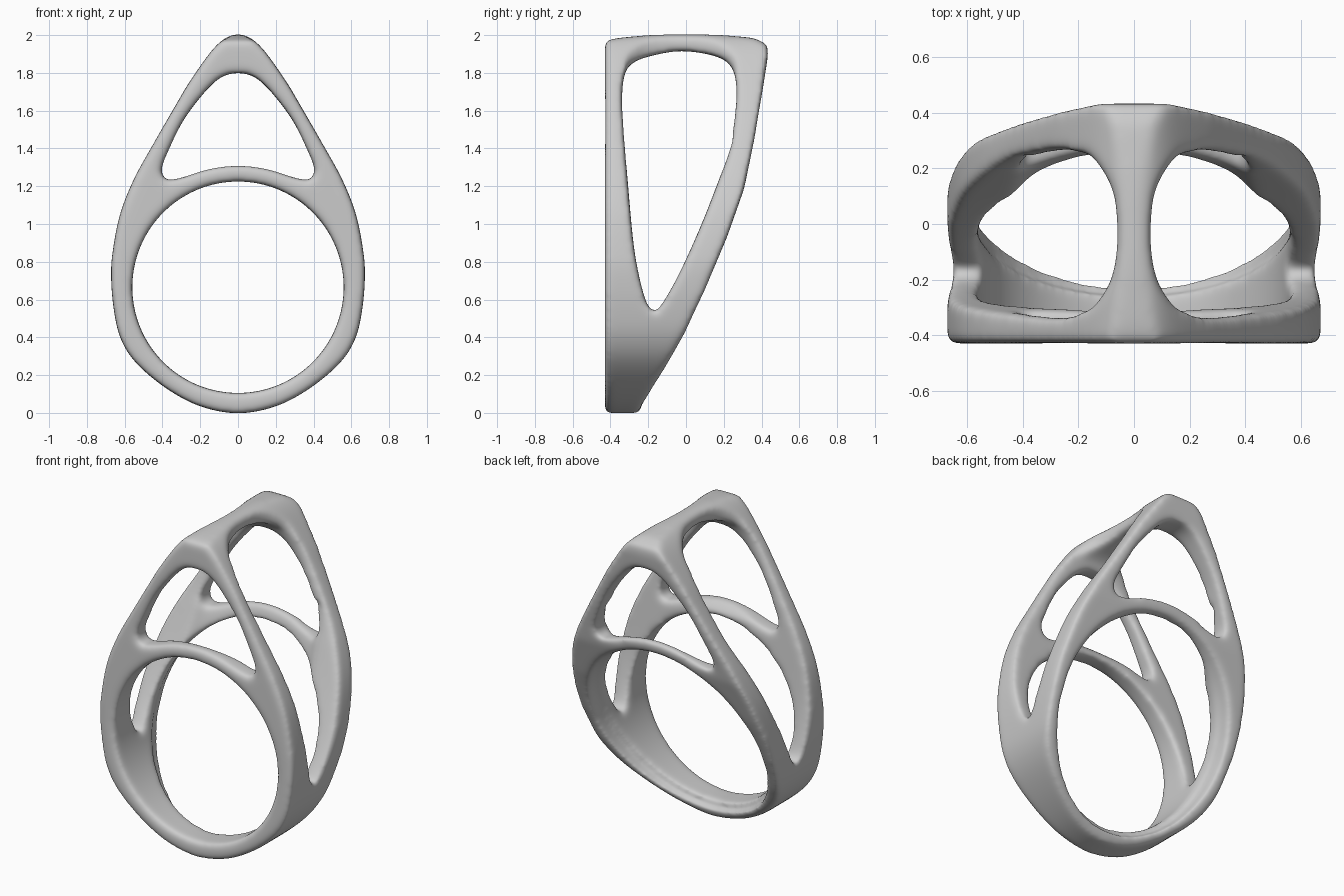
import bpy
import bmesh
import math
from mathutils import Vector

default = bpy.data.objects.get("Cube")
if default:
    bpy.data.objects.remove(default, do_unlink=True)

# How a 2D profile (u, v) at depth w maps to space
AXES = {
    "front": lambda u, v, w: (u, w, v),
    "side": lambda u, v, w: (w, u, v),
    "top": lambda u, v, w: (u, v, w),
}


def mirrored(half):
    """Close a half profile that starts and ends on the centre line."""
    return half + [(-x, z) for x, z in reversed(half[1:-1])]


def circle(radius, height):
    angles = (math.tau * i / 96 for i in range(96))
    return [(radius * math.cos(a), height + radius * math.sin(a)) for a in angles]


def smooth_loop(points, steps=8):
    """Closed Catmull-Rom curve through the points."""
    pts = [Vector(p) for p in points]
    n, out = len(pts), []
    for i in range(n):
        a, b, c, d = (pts[(i + k) % n] for k in (-1, 0, 1, 2))
        for s in range(steps):
            t = s / steps
            out.append(0.5 * (2 * b + (c - a) * t + (2 * a - 5 * b + 4 * c - d) * t ** 2
                              + (3 * b - a - 3 * c + d) * t ** 3))
    return out


def prism(name, points, axis, low, high, lean=0):
    """Extrude a profile into a closed solid, leaning backwards with height."""
    place = AXES[axis]
    bm = bmesh.new()
    face = bm.faces.new([bm.verts.new(place(u, v, low)) for u, v in points])
    grown = bmesh.ops.extrude_face_region(bm, geom=[face])
    shift = Vector(place(0, 0, high - low))
    bmesh.ops.translate(bm, vec=shift,
                        verts=[g for g in grown["geom"] if isinstance(g, bmesh.types.BMVert)])
    for v in bm.verts:
        v.co.y += lean * v.co.z
    bmesh.ops.recalc_face_normals(bm, faces=bm.faces)
    mesh = bpy.data.meshes.new(name)
    bm.to_mesh(mesh)
    bm.free()
    obj = bpy.data.objects.new(name, mesh)
    bpy.context.collection.objects.link(obj)
    return obj


# Teardrop body
outline = mirrored([(0, 2.006), (0.11, 1.95), (0.245, 1.77), (0.34, 1.612), (0.445, 1.43),
                    (0.55, 1.24), (0.625, 1.05), (0.664, 0.85), (0.672, 0.72), (0.658, 0.55),
                    (0.622, 0.395), (0.54, 0.265), (0.38, 0.13), (0.2, 0.035), (0, -0.002)])
body = prism("ring_body", smooth_loop(outline), "front", -0.6, 0.6)

# Wedge-shaped side silhouette
back_edge = [(-0.24, 0.03), (-0.115, 0.23), (-0.01, 0.415), (0.1, 0.65), (0.217, 0.93),
             (0.307, 1.185), (0.364, 1.45), (0.407, 1.71), (0.435, 1.9)]
top_edge = [(0.432, 1.95), (0.36, 1.985), (0.2, 2.0), (0, 2.01), (-0.2, 2.0), (-0.36, 1.985)]
wedge = prism("wedge_profile",
              [(-0.43, -0.1), (-0.26, -0.1)] + back_edge + top_edge + [(-0.43, 1.97)],
              "side", -1, 1)

# Finger hole, with its slanted rear rim eased open
bore = prism("finger_hole", circle(0.56, 0.665), "front", -1, 1)
rim = prism("rear_rim_ease", circle(0.585, 0.645), "front", -0.3, 1, lean=0.47)

# Upper window through the front and back frames
window = mirrored([(0, 1.8), (0.12, 1.755), (0.275, 1.57), (0.365, 1.395), (0.405, 1.29),
                   (0.38, 1.235), (0.3, 1.245), (0.15, 1.292), (0, 1.31)])
upper = prism("upper_window", smooth_loop(window), "front", -1, 1)

# Tall window through both sides
side = prism("side_window", smooth_loop(
    [(-0.325, 1.79), (-0.27, 1.86), (-0.14, 1.9), (-0.01, 1.915), (0.15, 1.89),
     (0.235, 1.84), (0.265, 1.74), (0.26, 1.6), (0.23, 1.395), (0.165, 1.21),
     (0.07, 0.97), (-0.04, 0.73), (-0.13, 0.573), (-0.17, 0.54), (-0.215, 0.6),
     (-0.27, 0.84), (-0.305, 1.185), (-0.335, 1.61)]), "side", -1, 1)

# Hollow that slims the rear bar, and a bevel that slims the front bar
hollow = prism("rear_bar_hollow", smooth_loop(mirrored(
    [(0, -0.12), (0.2, -0.125), (0.38, -0.17), (0.46, -0.28), (0.3, -0.38), (0, -0.4)])),
    "top", 1.0, 1.45, lean=0.3)
bevel = prism("front_bar_bevel", [(-0.385, 1.33), (-0.29, 1.235), (0, 1.235), (0, 1.33)],
              "side", -0.3, 0.3)

# Scoops that narrow the top ridge
cutters = [bore, rim, upper, side, hollow, bevel]
for label, sign in (("left", 1), ("right", -1)):
    scoop = [(0.062, -0.03), (0.072, 0.1), (0.12, 0.2), (0.2, 0.255), (0.45, 0.2),
             (0.45, -0.27), (0.2, -0.315), (0.11, -0.25), (0.07, -0.15)]
    cutters.append(prism(label + "_ridge_scoop",
                         smooth_loop([(sign * x, y) for x, y in scoop]), "top", 1.7, 2.2))

# Combine, then melt the edges into soft transitions
for tool in [wedge] + cutters:
    tool.hide_render = True
    cut = body.modifiers.new(tool.name, "BOOLEAN")
    cut.operation = "INTERSECT" if tool is wedge else "DIFFERENCE"
    cut.solver = "EXACT"
    cut.object = tool
remesh = body.modifiers.new("even_surface", "REMESH")
remesh.mode = "VOXEL"
remesh.voxel_size = 0.009
soften = body.modifiers.new("soft_edges", "SMOOTH")
soften.factor = 0.5
soften.iterations = 75

bpy.context.view_layer.update()
evaluated = body.evaluated_get(bpy.context.evaluated_depsgraph_get())
mesh = bpy.data.meshes.new_from_object(evaluated)
body.modifiers.clear()
body.data = mesh
for tool in [wedge] + cutters:
    bpy.data.objects.remove(tool, do_unlink=True)
mesh.polygons.foreach_set("use_smooth", [True] * len(mesh.polygons))

# Plain grey metal
grey = bpy.data.materials.new("light_grey")
grey.use_nodes = True
colour = (0.6, 0.6, 0.6, 1)
grey.diffuse_color = colour
for node in grey.node_tree.nodes:
    if node.type == "BSDF_PRINCIPLED":
        node.inputs["Base Color"].default_value = colour
mesh.materials.clear()
mesh.materials.append(grey)
